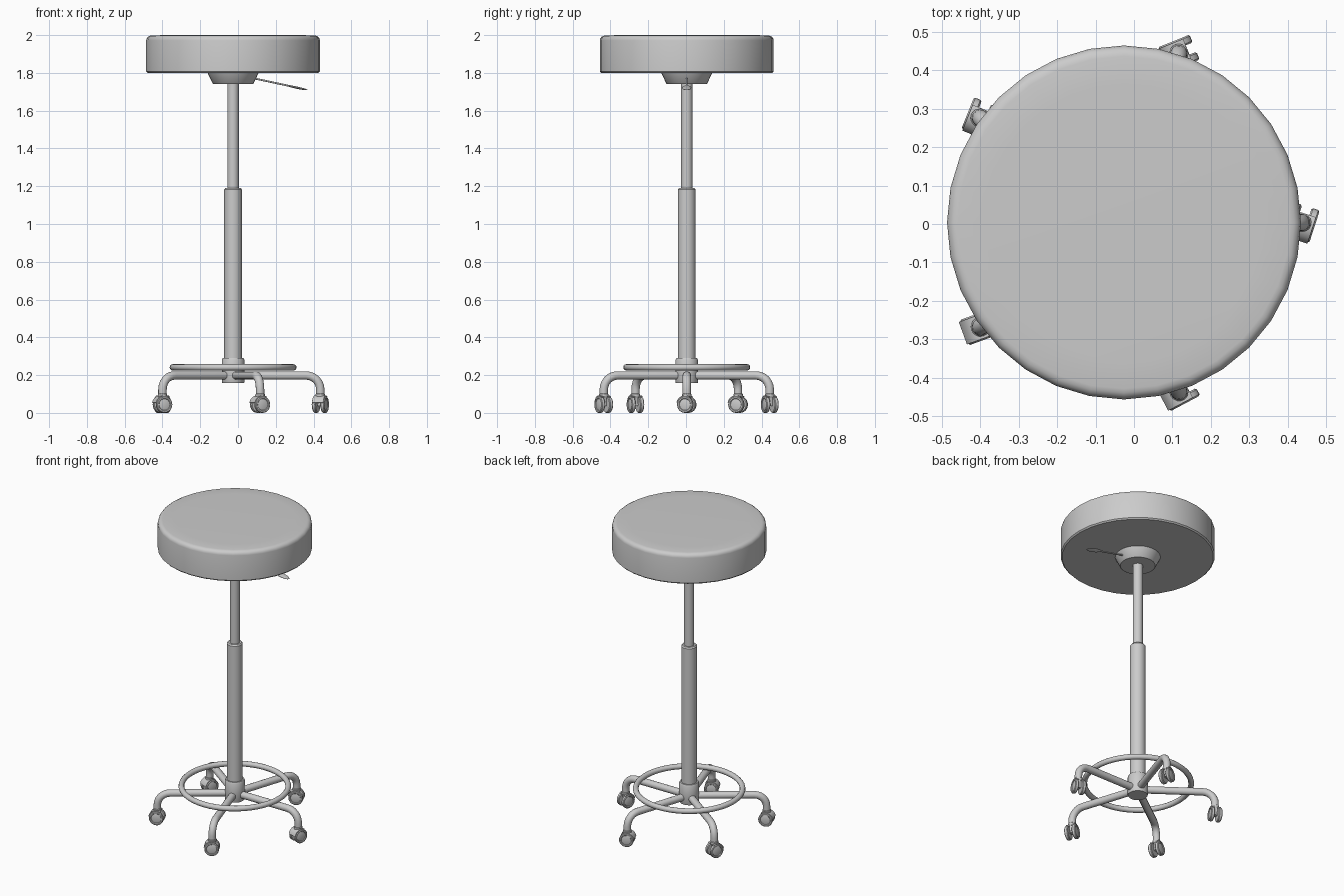
import bpy, bmesh, math
from math import sin, cos, radians, pi
from mathutils import Matrix, Vector

if "Cube" in bpy.data.objects:
    bpy.data.objects.remove(bpy.data.objects["Cube"])

AX, AY = -0.026, 0.004          # column axis


def finish(name, bm, matrix=None, angle=35):
    bmesh.ops.remove_doubles(bm, verts=bm.verts, dist=1e-5)
    bmesh.ops.recalc_face_normals(bm, faces=bm.faces)
    me = bpy.data.meshes.new(name)
    bm.to_mesh(me)
    bm.free()
    ob = bpy.data.objects.new(name, me)
    bpy.context.collection.objects.link(ob)
    if matrix is not None:
        ob.matrix_world = matrix
    bpy.ops.object.select_all(action='DESELECT')
    ob.select_set(True)
    bpy.context.view_layer.objects.active = ob
    bpy.ops.object.shade_smooth_by_angle(angle=radians(angle))
    return ob


def lathe(name, profile, sides, matrix=None):
    """Revolve (radius, z) points round z; ends at radius > 0 are capped."""
    bm = bmesh.new()
    rings = [[bm.verts.new((r * cos(2 * pi * i / sides), r * sin(2 * pi * i / sides), z))
              for i in range(sides)] for r, z in profile]
    for a, b in zip(rings, rings[1:]):
        for i in range(sides):
            j = (i + 1) % sides
            bm.faces.new((a[i], a[j], b[j], b[i]))
    bm.faces.new(rings[0])
    bm.faces.new(rings[-1])
    return finish(name, bm, matrix or Matrix.Translation((AX, AY, 0)))


def tube(name, pts, radius, matrix, sides=14):
    """Sweep a circle along points lying in the local xz plane."""
    bm = bmesh.new()
    pts = [Vector(p) for p in pts]
    rings = []
    for k, p in enumerate(pts):
        t = (pts[min(k + 1, len(pts) - 1)] - pts[max(k - 1, 0)]).normalized()
        side = Vector((0, 1, 0))
        up = t.cross(side)
        rings.append([bm.verts.new(p + radius * (cos(2 * pi * i / sides) * side
                      + sin(2 * pi * i / sides) * up)) for i in range(sides)])
    for a, b in zip(rings, rings[1:]):
        for i in range(sides):
            j = (i + 1) % sides
            bm.faces.new((a[i], a[j], b[j], b[i]))
    bm.faces.new(rings[0])
    bm.faces.new(rings[-1])
    return finish(name, bm, matrix, 50)


def prism(name, outline, width, matrix):
    """Extrude an xz outline along local y, centred."""
    bm = bmesh.new()
    f = bm.faces.new([bm.verts.new((x, -width / 2, z)) for x, z in outline])
    ext = bmesh.ops.extrude_face_region(bm, geom=[f])
    vs = [v for v in ext['geom'] if isinstance(v, bmesh.types.BMVert)]
    bmesh.ops.translate(bm, verts=vs, vec=(0, width, 0))
    return finish(name, bm, matrix)


# Cushion with a rounded top edge
seat = [(0.452, 1.80), (0.46, 1.808), (0.46, 1.972)]
seat += [(0.432 + 0.028 * cos(radians(a)), 1.972 + 0.026 * sin(radians(a))) for a in (22, 45, 67, 90)]
lathe("seat", seat + [(0.36, 2.0)], 32)

# Mount under the seat and two-stage column
lathe("seat_mount", [(0.104, 1.74), (0.108, 1.743), (0.135, 1.80)], 32)
lathe("upper_post", [(0.03, 1.17), (0.03, 1.75)], 24)
lathe("lower_post", [(0.047, 0.20), (0.047, 1.182), (0.041, 1.19)], 28)
lathe("base_hub", [(0.058, 0.158), (0.06, 0.162), (0.06, 0.28), (0.055, 0.29), (0.046, 0.29)], 28)

# Height lever: thin rod and flat paddle
tube("lever_rod", [(0.08, 0, 1.772), (0.30, 0, 1.725)], 0.005,
     Matrix.Translation((0, AY, 0)), 10)
bm = bmesh.new()
bmesh.ops.create_uvsphere(bm, u_segments=20, v_segments=10, radius=1)
finish("lever_paddle", bm, Matrix.Translation((0.315, AY, 1.721))
       @ Matrix.Rotation(radians(12), 4, 'Y') @ Matrix.Diagonal((0.056, 0.024, 0.006, 1)))

# Foot ring resting on the legs
bm = bmesh.new()
N, M, R, r = 48, 12, 0.319, 0.017
g = [[bm.verts.new(((R + r * cos(2 * pi * j / M)) * cos(2 * pi * i / N),
                    (R + r * cos(2 * pi * j / M)) * sin(2 * pi * i / N),
                    r * sin(2 * pi * j / M))) for j in range(M)] for i in range(N)]
for i in range(N):
    for j in range(M):
        bm.faces.new((g[i][j], g[(i + 1) % N][j], g[(i + 1) % N][(j + 1) % M], g[i][(j + 1) % M]))
finish("foot_ring", bm, Matrix.Translation((AX, AY, 0.241)), 60)

# Leg path: straight out, quarter bend, straight down
LEG, BEND, H = 0.462, 0.075, 0.198
path = [(0.03, 0, H)]
path += [(LEG - BEND + BEND * sin(radians(a)), 0, H - BEND + BEND * cos(radians(a)))
         for a in range(0, 91, 15)] + [(LEG, 0, 0.09)]

# Fork arm and hood outlines for the casters
WR = 0.044
arm = [(-0.018, 0.098), (0.018, 0.098), (0.014, 0.036), (-0.014, 0.036)]
hood_angles = range(60, 186, 18)
hood = [(0.049 * cos(radians(a)), WR + 0.049 * sin(radians(a))) for a in hood_angles]
hood += [(0.043 * cos(radians(a)), WR + 0.043 * sin(radians(a))) for a in reversed(hood_angles)]
wheel = [(0.030, -0.011), (0.040, -0.011), (WR, -0.007), (WR, 0.007), (0.040, 0.011),
         (0.033, 0.011), (0.030, 0.007), (0.018, 0.010)]

# Five legs, each with a twin-wheel caster swivelled its own way
for n, swivel in enumerate((72, 22, 68, 20, 28)):
    a = radians(72 * n)
    base = Matrix.Translation((AX, AY, 0))
    tube(f"leg_{n + 1}", path, 0.0225, base @ Matrix.Rotation(a, 4, 'Z'))
    c = (Matrix.Translation((AX + LEG * cos(a), AY + LEG * sin(a), 0))
         @ Matrix.Rotation(radians(swivel), 4, 'Z'))
    prism(f"caster_fork_{n + 1}", arm, 0.018, c)
    prism(f"caster_hood_{n + 1}", hood, 0.062, c)
    lathe(f"caster_collar_{n + 1}", [(0.025, 0.086), (0.025, 0.099), (0.022, 0.102)], 16, c)
    lathe(f"caster_axle_{n + 1}", [(0.008, -0.025), (0.008, 0.025)], 12,
          c @ Matrix.Translation((0, 0, WR)) @ Matrix.Rotation(pi / 2, 4, 'X'))
    for s, label in ((1, "a"), (-1, "b")):
        lathe(f"caster_wheel_{n + 1}{label}", wheel, 24,
              c @ Matrix.Translation((0, 0.024 * s, WR)) @ Matrix.Rotation(-s * pi / 2, 4, 'X'))
